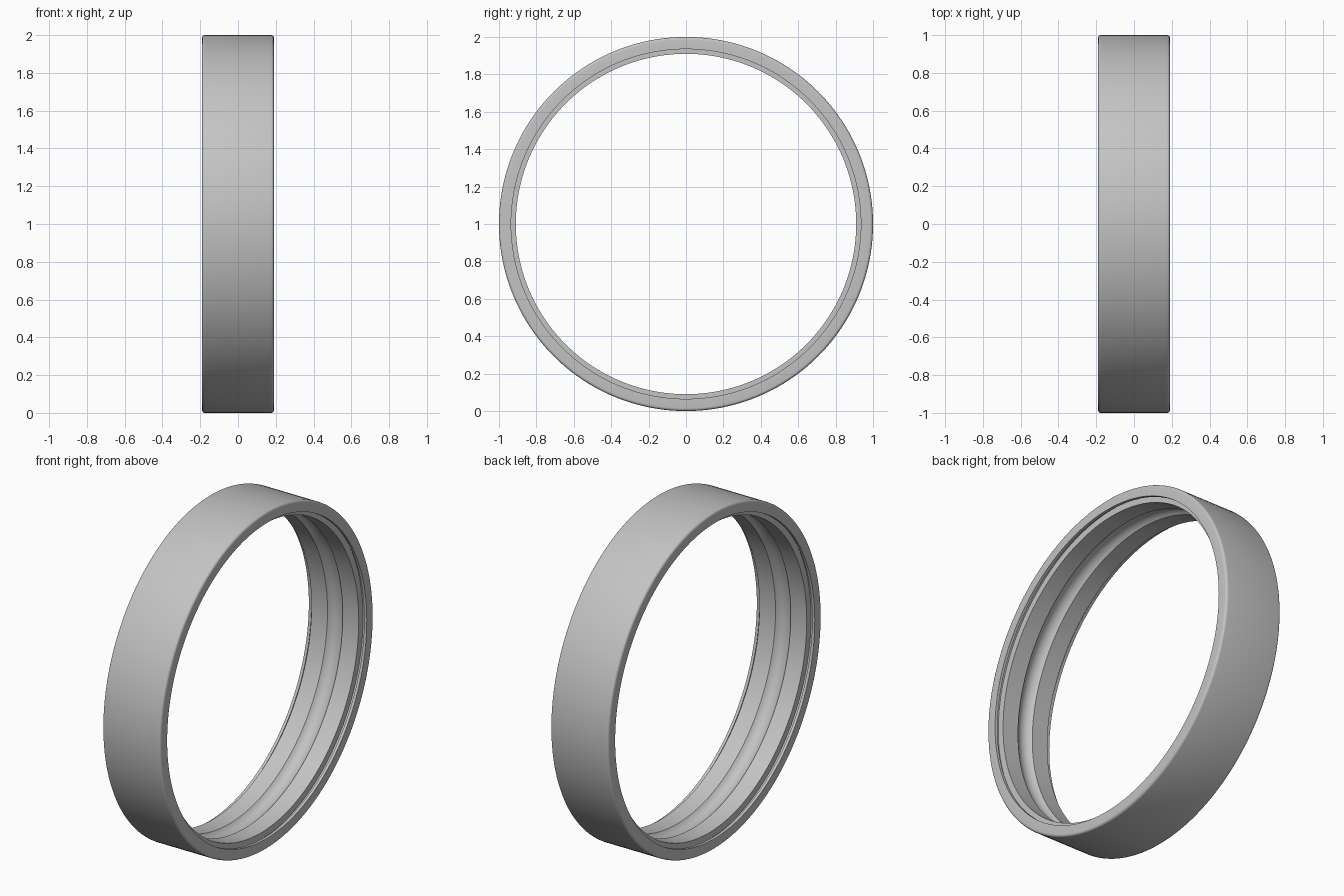
import bpy
import bmesh
from math import pi, sin, cos, radians
from mathutils import Vector

if "Cube" in bpy.data.objects:
    bpy.data.objects.remove(bpy.data.objects["Cube"])

SEGMENTS = 160
HALF_WIDTH = 0.19
OUTER = 1.0
FILLET = 0.015
LAND = 0.91           # bore radius of the two inner lands
RIM = 0.935           # bore radius at the side faces
RACE_HALF = 0.05      # half width of the central ball track
RACE_DEPTH = 0.025

steel = bpy.data.materials.new("brushed_steel_grey")
steel.use_nodes = True
colour = (0.55, 0.55, 0.55, 1)
steel.diffuse_color = colour
steel.node_tree.nodes["Principled BSDF"].inputs["Base Color"].default_value = colour


def half_profile():
    """Cross-section (x, radius) from track centre round to the outer wall."""
    # Concave ball track
    arc_r = (RACE_HALF ** 2 + RACE_DEPTH ** 2) / (2 * RACE_DEPTH)
    track = [(x, LAND + RACE_DEPTH - arc_r + (arc_r ** 2 - x ** 2) ** 0.5)
             for x in (RACE_HALF * i / 6 for i in range(7))]
    # Land, then the undercut seal groove behind the rim
    seal = [(0.155, LAND), (0.155, 0.95), (0.173, 0.95),
            (0.173, RIM), (HALF_WIDTH, RIM)]
    # Rounded outer corner
    corner = [(HALF_WIDTH - FILLET + FILLET * cos(a), OUTER - FILLET + FILLET * sin(a))
              for a in (pi / 2 * i / 5 for i in range(6))]
    return track + seal + corner


# Mirror the half section and revolve it about the x axis
half = half_profile()
section = half + [(-x, r) for x, r in reversed(half[1:])]
bm = bmesh.new()
verts = [bm.verts.new((x, 0, r)) for x, r in section]
edges = [bm.edges.new((a, b)) for a, b in zip(verts, verts[1:] + verts[:1])]
bmesh.ops.spin(bm, geom=verts + edges, cent=(0, 0, 0), axis=(1, 0, 0),
               angle=2 * pi, steps=SEGMENTS, use_merge=True)
bmesh.ops.remove_doubles(bm, verts=bm.verts, dist=0.0001)
bmesh.ops.translate(bm, verts=bm.verts, vec=Vector((0, 0, OUTER)))
bmesh.ops.recalc_face_normals(bm, faces=bm.faces)

mesh = bpy.data.meshes.new("bearing_outer_ring")
bm.to_mesh(mesh)
bm.free()
mesh.materials.append(steel)
ring = bpy.data.objects.new("bearing_outer_ring", mesh)
bpy.context.collection.objects.link(ring)

# Smooth walls with crisp groove edges
bpy.ops.object.select_all(action="DESELECT")
ring.select_set(True)
bpy.context.view_layer.objects.active = ring
bpy.ops.object.shade_smooth_by_angle(angle=radians(30))
